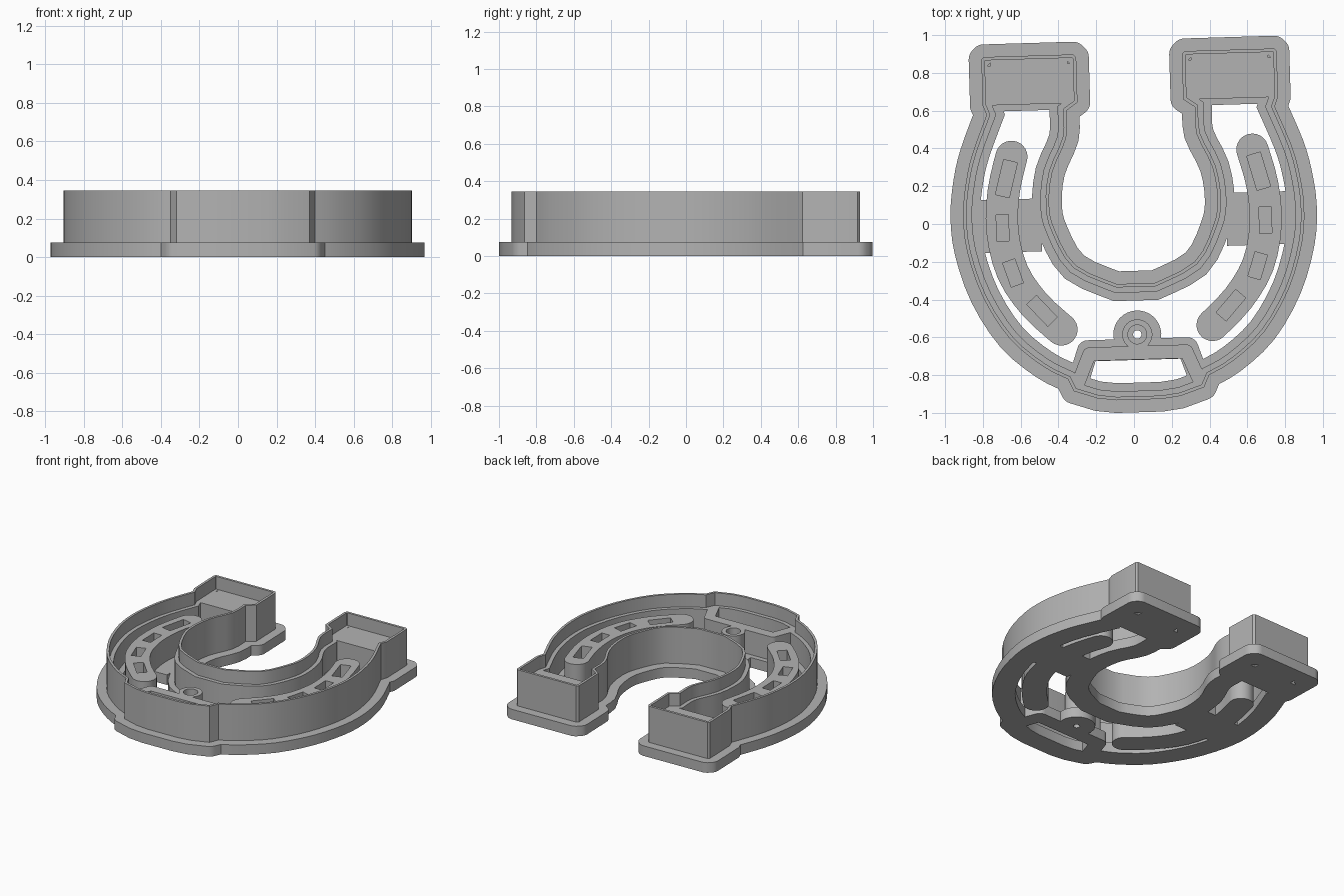
import bpy, math
from mathutils import Vector

cube = bpy.data.objects.get("Cube")
if cube:
    bpy.data.objects.remove(cube, do_unlink=True)

grey = bpy.data.materials.new("plain grey")
grey.use_nodes = True
grey.diffuse_color = (0.45, 0.45, 0.45, 1)
grey.node_tree.nodes["Principled BSDF"].inputs["Base Color"].default_value = grey.diffuse_color

TILT = math.radians(1.7)
BASE, STEP, TOP = 0.075, 0.25, 0.345


def smooth(pts, n=3):
    """Catmull-Rom curve through the points."""
    p = [Vector(q) for q in [pts[0], *pts, pts[-1]]]
    out = []
    for a, b, c, d in zip(p, p[1:], p[2:], p[3:]):
        for i in range(n):
            t = i / n
            out.append(0.5 * (2 * b + (c - a) * t + (2 * a - 5 * b + 4 * c - d) * t * t
                              + (3 * b - a - 3 * c + d) * t ** 3))
    return out + [p[-1]]


def offset(loop, dist):
    """Move a counter-clockwise loop outward, rounding its outer corners."""
    pts = [Vector(q) for q in loop]
    out = []
    for i, p in enumerate(pts):
        d1 = (p - pts[i - 1]).normalized()
        d2 = (pts[(i + 1) % len(pts)] - p).normalized()
        turn = math.atan2(d1.x * d2.y - d1.y * d2.x, d1.dot(d2))
        if abs(turn) > 3.1:
            turn = math.pi
        n1 = Vector((d1.y, -d1.x))
        start = math.atan2(n1.y, n1.x)
        if dist > 0 and turn > 0.45:
            steps = math.ceil(turn / 0.26)
            for k in range(steps + 1):
                a = start + turn * k / steps
                out.append(p + dist * Vector((math.cos(a), math.sin(a))))
        else:
            a = start + turn / 2
            out.append(p + dist / math.cos(turn / 2) * Vector((math.cos(a), math.sin(a))))
    return out


def strip(path, half_width):
    return offset(path + path[-2:0:-1], half_width)


def circle(centre, r, n=32):
    return [(centre[0] + r * math.cos(math.tau * i / n),
             centre[1] + r * math.sin(math.tau * i / n)) for i in range(n)]


def box(x0, x1, y0, y1):
    return [(x0, y0), (x1, y0), (x1, y1), (x0, y1)]


def prism(name, loops, z0, z1, flip=1):
    """Upright solid from an outer loop and optional hole loops."""
    curve = bpy.data.curves.new(name, "CURVE")
    curve.dimensions, curve.fill_mode = "2D", "BOTH"
    curve.extrude = (z1 - z0) / 2
    for loop in loops:
        s = curve.splines.new("POLY")
        s.points.add(len(loop) - 1)
        for pt, q in zip(s.points, loop):
            pt.co = (flip * q[0], q[1], 0, 1)
        s.use_cyclic_u = True
    ob = bpy.data.objects.new(name, curve)
    bpy.context.collection.objects.link(ob)
    ob.location.z = (z0 + z1) / 2
    ob.rotation_euler.z = TILT
    bpy.ops.object.select_all(action="DESELECT")
    ob.select_set(True)
    bpy.context.view_layer.objects.active = ob
    bpy.ops.object.convert(target="MESH")
    ob = bpy.context.view_layer.objects.active
    ob.data.materials.clear()
    ob.data.materials.append(grey)
    bpy.ops.object.mode_set(mode="EDIT")
    bpy.ops.mesh.select_all(action="SELECT")
    bpy.ops.mesh.remove_doubles(threshold=0.0001)
    bpy.ops.mesh.normals_make_consistent(inside=False)
    bpy.ops.object.mode_set(mode="OBJECT")
    bpy.ops.object.shade_smooth_by_angle(angle=math.radians(25))


# Horseshoe outline: toe, outer arc, heel, inner arc, then mirrored
toe = [(.12, -.93), (.22, -.917), (.345, -.875)]
outer_arc = smooth([(.375, -.81), (.503, -.74), (.673, -.59), (.81, -.365), (.887, -.122),
                    (.903, .073), (.882, .25), (.843, .40), (.763, .60)])
heel = [(.782, .65), (.782, .895), (.77, .907), (.295, .907), (.28, .892), (.28, .652)]
inner_arc = smooth([(.34, .61), (.346, .465), (.424, .288), (.446, .107),
                    (.416, -.03), (.314, -.21), (.10, -.315)])
half = [Vector(p) for p in toe + outer_arc + heel + inner_arc]
outline = half + [Vector((-p.x, p.y)) for p in reversed(half)]

# Base flange and stepped cutting wall
blade_inner = offset(outline, -.018)
prism("base_flange", [offset(outline, .067), offset(outline, -.09)], 0, BASE)
prism("cutting_blade", [outline, blade_inner], BASE, TOP)
prism("wall_step", [blade_inner, offset(outline, -.047)], BASE, STEP)

# Toe clip divider
toe_base = [(-.325, -.84), (-.265, -.664), (.265, -.664), (.325, -.84)]
toe_ridge = [(-.315, -.82), (-.257, -.682), (.257, -.682), (.315, -.82)]
prism("toe_divider_base", [strip(toe_base, .056)], 0, BASE)
prism("toe_divider_ridge", [strip(toe_ridge, .036)], BASE, STEP)

# Small ring behind the toe
eye = (0, -.585)
prism("ring_base", [circle(eye, .127), circle(eye, .022)], 0, BASE)
prism("ring_wall", [circle(eye, .08), circle(eye, .05)], BASE, STEP)

# Nail groove stamps with pockets, bridges and heel dividers on both sides
groove = smooth([(.638, .375), (.685, .19), (.697, -.02), (.65, -.235), (.54, -.41), (.40, -.547)])
pockets = [(.668, .26, .075, .19, 15), (.696, 0, .065, .14, 0),
           (.648, -.24, .068, .135, -18), (.50, -.445, .07, .16, -42)]


def pocket(x, y, w, h, angle):
    a = math.radians(angle)
    return [(x + u * w / 2 * math.cos(a) - v * h / 2 * math.sin(a),
             y + u * w / 2 * math.sin(a) + v * h / 2 * math.cos(a))
            for u, v in box(-1, 1, -1, 1)]


for side, flip in (("left", 1), ("right", -1)):
    stamp = strip(groove, .085)
    prism(side + "_groove_base", [stamp], 0, BASE, flip)
    prism(side + "_groove_stamp", [stamp] + [pocket(*p) for p in pockets], BASE, STEP, flip)
    prism(side + "_bridge", [box(.49, .85, -.13, .15)], 0, BASE, flip)
    prism(side + "_heel_divider_base", [box(.35, .75, .617, .724)], 0, BASE, flip)
    prism(side + "_heel_divider_ridge", [box(.29, .772, .65, .685)], BASE, STEP, flip)
